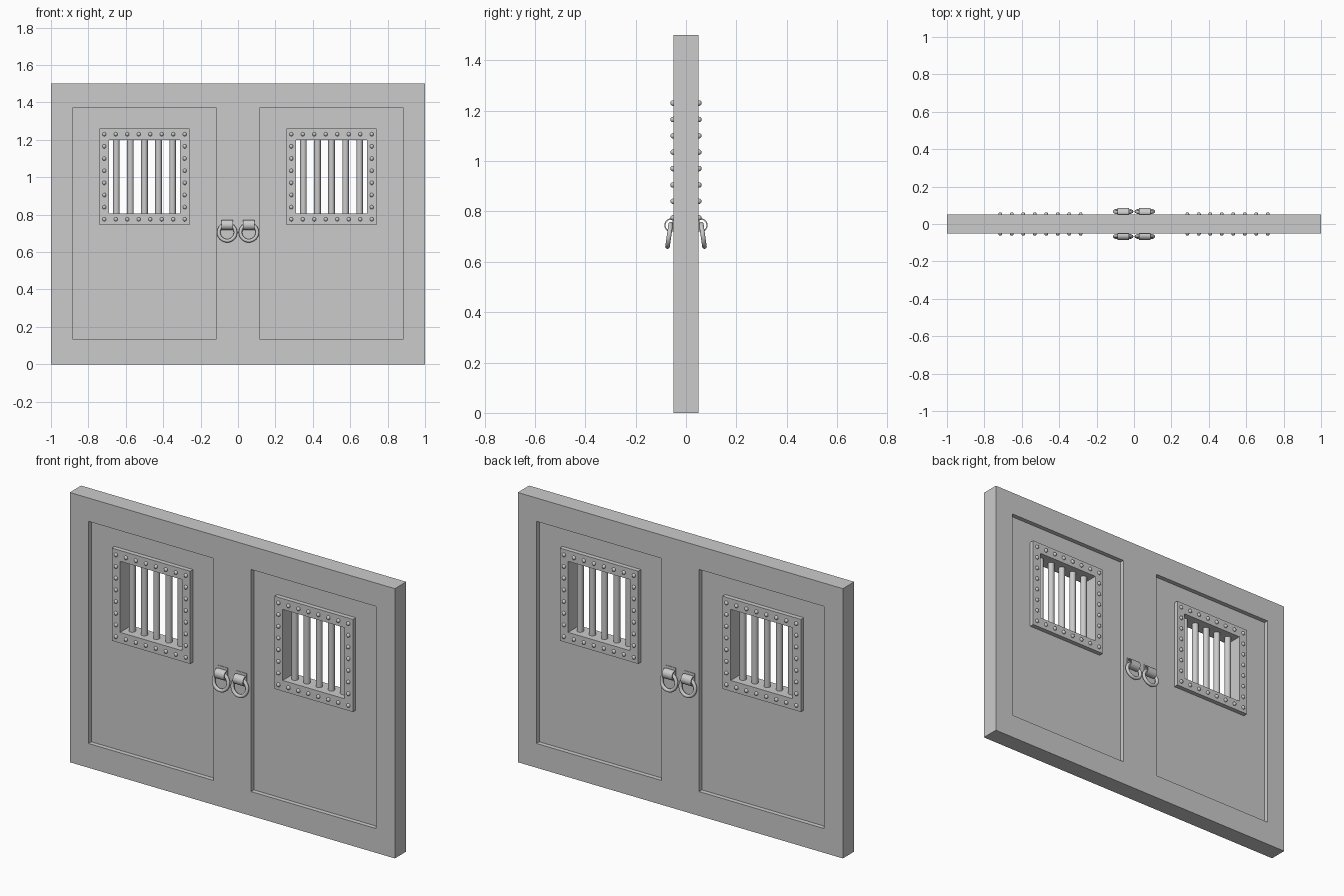
import bpy, bmesh
from math import pi, sin, cos, radians

if "Cube" in bpy.data.objects:
    bpy.data.objects.remove(bpy.data.objects["Cube"])


def box(name, x0, x1, y0, y1, z0, z1):
    bpy.ops.mesh.primitive_cube_add(size=1, location=((x0+x1)/2, (y0+y1)/2, (z0+z1)/2))
    o = bpy.context.object
    o.name = name
    o.scale = (x1-x0, y1-y0, z1-z0)
    bpy.ops.object.transform_apply(location=True, rotation=True, scale=True)
    return o


def cut(target, *cutter):
    c = box("cutter", *cutter)
    m = target.modifiers.new("cut", 'BOOLEAN')
    m.operation, m.solver, m.object = 'DIFFERENCE', 'EXACT', c
    bpy.context.view_layer.objects.active = target
    bpy.ops.object.modifier_apply(modifier=m.name)
    bpy.data.objects.remove(c)


def smooth(o):
    bpy.ops.object.select_all(action='DESELECT')
    o.select_set(True)
    bpy.context.view_layer.objects.active = o
    bpy.ops.object.shade_smooth_by_angle(angle=radians(40))


def extrude_x(name, profile, x0, x1):
    """Solid from a closed (y, z) profile swept along x."""
    bm = bmesh.new()
    face = bm.faces.new([bm.verts.new((x0, y, z)) for y, z in profile])
    new = bmesh.ops.extrude_face_region(bm, geom=[face])["geom"]
    bmesh.ops.translate(bm, vec=(x1-x0, 0, 0),
                        verts=[v for v in new if isinstance(v, bmesh.types.BMVert)])
    bmesh.ops.recalc_face_normals(bm, faces=bm.faces)
    me = bpy.data.meshes.new(name)
    bm.to_mesh(me)
    bm.free()
    o = bpy.data.objects.new(name, me)
    bpy.context.collection.objects.link(o)
    return o


def studs(name, spots):
    """All studs of one grille face as a single mesh."""
    bm = bmesh.new()
    for p in spots:
        g = bmesh.ops.create_uvsphere(bm, u_segments=10, v_segments=6, radius=0.011)
        bmesh.ops.translate(bm, verts=g["verts"], vec=p)
    me = bpy.data.meshes.new(name)
    bm.to_mesh(me)
    bm.free()
    o = bpy.data.objects.new(name, me)
    bpy.context.collection.objects.link(o)
    smooth(o)


T, P = 0.05, 0.025          # half thickness of door, of recessed panel
Z0, Z1 = 0.805, 1.20        # window opening

# Door slab with recessed panels and window openings
door = box("door_slab", -1, 1, -T, T, 0, 1.5)
for cx in (-0.5, 0.5):
    for s in (-1, 1):
        ya, yb = sorted((s*P, s*0.1))
        cut(door, cx-0.385, cx+0.385, ya, yb, 0.135, 1.37)
    cut(door, cx-0.19, cx+0.19, -0.2, 0.2, Z0, Z1)

for cx in (-0.5, 0.5):
    # Window bars
    for i in range(5):
        bpy.ops.mesh.primitive_cylinder_add(vertices=16, radius=0.0175, depth=Z1-Z0+0.02,
                                            location=(cx + (i-2)*0.075, 0, (Z0+Z1)/2))
        bar = bpy.context.object
        bar.name = "window_bar"
        smooth(bar)
    for s in (-1, 1):
        # Raised window surround
        ya, yb = sorted((s*P, s*T))
        frame = box("window_frame", cx-0.241, cx+0.241, ya, yb, 0.745, 1.26)
        cut(frame, cx-0.19, cx+0.19, -0.2, 0.2, Z0, Z1)
        # Studs round the surround
        spots = [(cx - 0.215 + 0.43*i/7, s*0.051, 0.775 + 0.455*j/7)
                 for i in range(8) for j in range(8) if i in (0, 7) or j in (0, 7)]
        studs("frame_studs", spots)

# Ring pulls on both faces
for cx in (-0.058, 0.058):
    for s in (-1, 1):
        ya, yb = sorted((s*0.045, s*0.053))
        box("handle_plate", cx-0.031, cx+0.031, ya, yb, 0.72, 0.785)
        # Strap curled round the top of the ring
        angles = [radians(150 - 300*i/16) for i in range(17)]
        prof = [(s*(0.061 + 0.025*cos(a)), 0.745 + 0.027*sin(a)) for a in angles]
        prof += [(s*(0.061 + 0.020*cos(a)), 0.745 + 0.022*sin(a)) for a in reversed(angles)]
        smooth(extrude_x("handle_strap", prof, cx-0.031, cx+0.031))
        # Hanging ring
        bpy.ops.mesh.primitive_torus_add(major_radius=0.045, minor_radius=0.0095,
                                         major_segments=32, minor_segments=10,
                                         location=(cx, s*0.067, 0.705),
                                         rotation=(pi/2 + s*0.14, 0, 0))
        ring = bpy.context.object
        ring.name = "handle_ring"
        smooth(ring)
